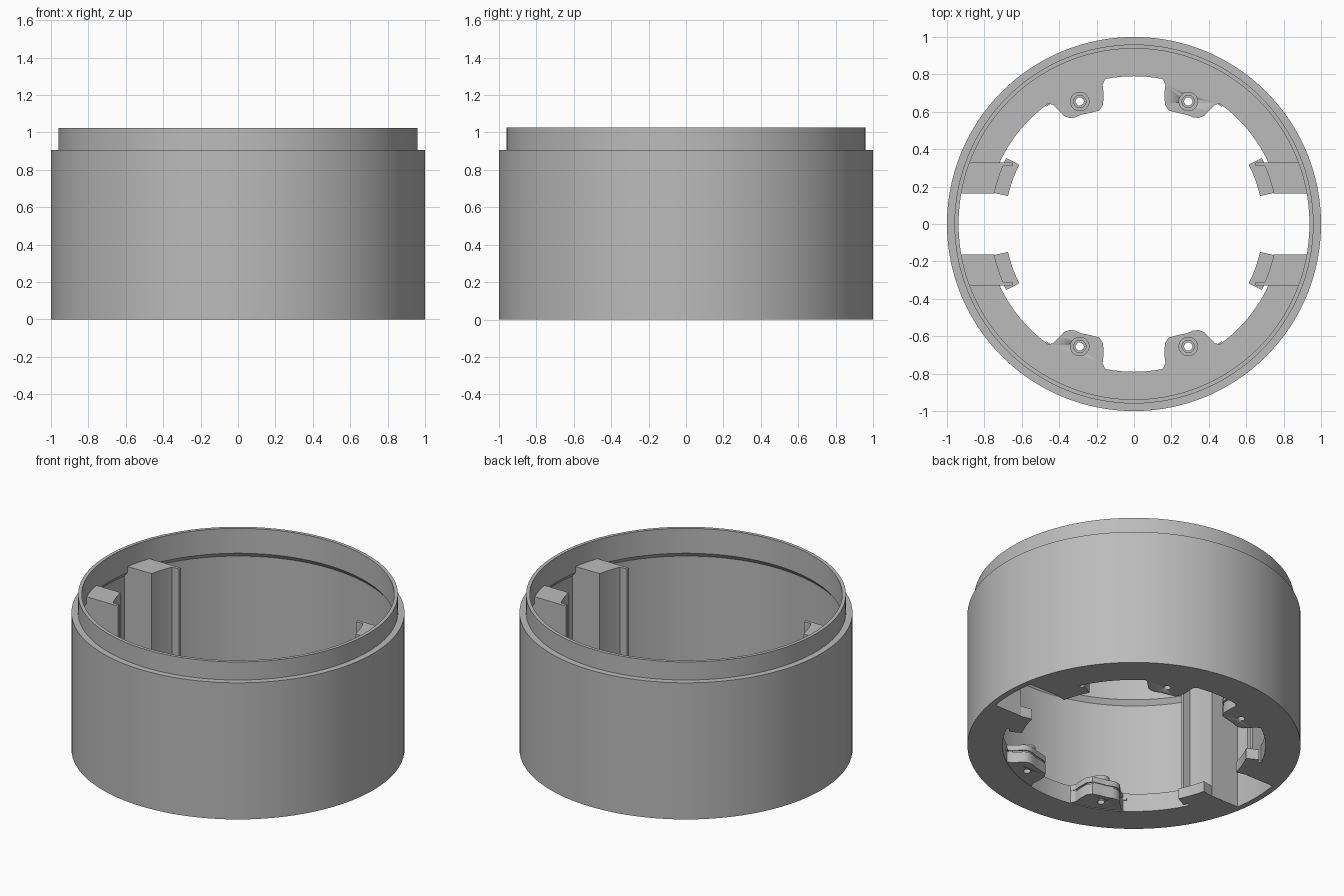
import bpy, bmesh, math

cube = bpy.data.objects.get("Cube")
if cube:
    bpy.data.objects.remove(cube, do_unlink=True)

grey = bpy.data.materials.new("plain grey")
grey.use_nodes = True
colour = (0.5, 0.5, 0.5, 1)
grey.diffuse_color = colour
grey.node_tree.nodes["Principled BSDF"].inputs["Base Color"].default_value = colour

SLOT_Y, COLUMN_Y = 0.163, 0.33
FLANGE_R, COLUMN_R, WALL_R = 0.79, 0.765, 0.965
QUADRANTS = [(sx, sy) for sx in (1, -1) for sy in (1, -1)]


def finish(name, bm):
    bmesh.ops.recalc_face_normals(bm, faces=bm.faces[:])
    mesh = bpy.data.meshes.new(name)
    bm.to_mesh(mesh)
    bm.free()
    obj = bpy.data.objects.new(name, mesh)
    bpy.context.collection.objects.link(obj)
    mesh.materials.append(grey)
    bpy.ops.object.select_all(action='DESELECT')
    obj.select_set(True)
    bpy.context.view_layer.objects.active = obj
    bpy.ops.object.shade_smooth_by_angle(angle=math.radians(30))
    return obj


def lathe(name, profile, centre=(0, 0), steps=128):
    """Closed (radius, z) profile turned about a vertical axis."""
    bm = bmesh.new()
    rings = []
    for i in range(steps):
        a = 2 * math.pi * i / steps
        rings.append([bm.verts.new((centre[0] + r * math.cos(a), centre[1] + r * math.sin(a), z))
                      for r, z in profile])
    for i, ring in enumerate(rings):
        nxt = rings[(i + 1) % steps]
        for j in range(len(profile)):
            k = (j + 1) % len(profile)
            bm.faces.new((ring[j], nxt[j], nxt[k], ring[k]))
    return finish(name, bm)


def prism(name, outline, z0, z1, sx=1, sy=1):
    """Flat outline extruded upward, optionally mirrored."""
    bm = bmesh.new()
    base = bm.faces.new([bm.verts.new((x * sx, y * sy, z0)) for x, y in outline])
    top = bmesh.ops.extrude_face_region(bm, geom=[base])
    moved = [v for v in top["geom"] if isinstance(v, bmesh.types.BMVert)]
    bmesh.ops.translate(bm, verts=moved, vec=(0, 0, z1 - z0))
    return finish(name, bm)


def arc(r, a0, a1, n):
    return [(r * math.cos(a0 + (a1 - a0) * i / n), r * math.sin(a0 + (a1 - a0) * i / n))
            for i in range(n + 1)]


def at_y(r, y):
    return math.asin(y / r)


# Outer wall with the stepped lip and inner chamfer
lathe("outer_wall", [(1, 0), (1, 0.905), (0.96, 0.905), (0.96, 1.025), (0.938, 1.025),
                     (0.938, 0.86), (0.962, 0.83), (0.962, 0)])

# Bottom flange in two halves, leaving a slot at each side
inner, outer = at_y(FLANGE_R, SLOT_Y), at_y(WALL_R, SLOT_Y)
half_flange = arc(FLANGE_R, inner, math.pi - inner, 56) + arc(WALL_R, math.pi - outer, outer, 56)
for sy, side in ((1, "back"), (-1, "front")):
    prism(side + "_flange", half_flange, 0, 0.12, 1, sy)

# Columns, each with a thin guide fin and a curved foot
column = (arc(COLUMN_R, at_y(COLUMN_R, SLOT_Y), at_y(COLUMN_R, COLUMN_Y), 8)
          + arc(0.96, at_y(0.96, COLUMN_Y), at_y(0.96, SLOT_Y), 8))
fin = [(0.65, 0.31), (0.72, 0.31), (0.72, COLUMN_Y), (0.65, COLUMN_Y)]
lo, hi = math.radians(12.5), math.radians(27.3)
foot = arc(0.69, lo, hi, 8) + arc(COLUMN_R + 0.004, hi, lo, 8)
for sx, sy in QUADRANTS:
    prism("column", column, 0, 0.9, sx, sy)
    prism("guide_fin", fin, 0, 0.9, sx, sy)
    prism("column_foot", foot, 0, 0.07, sx, sy)

# Screw bosses: rounded lugs with a groove, a standoff and a hole
lug = [(0.13, 0.80), (0.155, 0.772), (0.168, 0.745), (0.163, 0.70), (0.165, 0.64),
       (0.185, 0.607), (0.23, 0.595), (0.28, 0.585), (0.315, 0.57), (0.345, 0.567),
       (0.375, 0.578), (0.40, 0.605), (0.43, 0.635), (0.455, 0.645), (0.485, 0.625),
       (0.52, 0.65), (0.30, 0.82)]
BOSS = (0.29, 0.655)


def scaled(outline, f):
    return [(BOSS[0] + (x - BOSS[0]) * f, BOSS[1] + (y - BOSS[1]) * f) for x, y in outline]


for sx, sy in QUADRANTS:
    centre = (BOSS[0] * sx, BOSS[1] * sy)
    cutter = prism("hole_cutter", [(BOSS[0] + x, BOSS[1] + y) for x, y in
                                   arc(0.022, 0, math.tau * 23 / 24, 23)], -0.1, 0.3, sx, sy)
    cutter.hide_render = True
    cutter.hide_viewport = True
    for name, f, z0, z1 in (("lower_lug", 1, 0.004, 0.075), ("lug_groove", 0.92, 0.075, 0.087),
                            ("upper_lug", 1, 0.087, 0.124)):
        part = prism(name, scaled(lug, f), z0, z1, sx, sy)
        hole = part.modifiers.new("hole", 'BOOLEAN')
        hole.operation = 'DIFFERENCE'
        hole.object = cutter
    lathe("standoff", [(0.052, 0.12), (0.052, 0.165), (0.033, 0.165), (0.033, 0.15),
                       (0.022, 0.15), (0.022, 0.12)], centre, 32)
